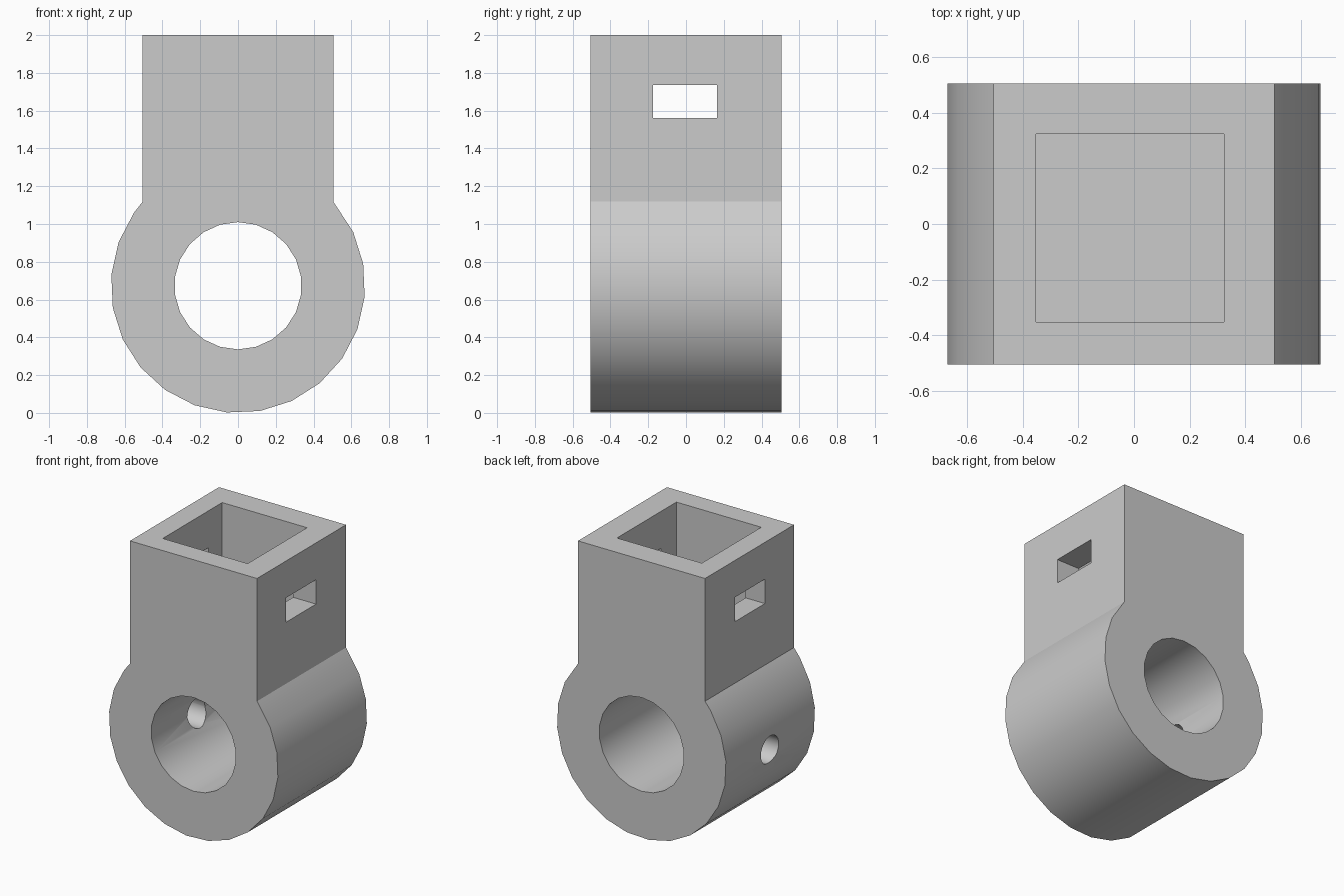
import bpy
import bmesh
from math import radians, sin, cos
from mathutils import Vector

cube = bpy.data.objects.get("Cube")
if cube:
    bpy.data.objects.remove(cube, do_unlink=True)

HALF = 0.505          # half width and half depth of the block
RADIUS = 0.673        # outer radius of the ring
CENTRE = 0.673        # height of the ring axis
SHOULDER = 1.118      # height where the block meets the ring

grey = bpy.data.materials.new("light grey")
grey.use_nodes = True
colour = (0.6, 0.6, 0.6, 1)
grey.diffuse_color = colour
grey.node_tree.nodes["Principled BSDF"].inputs["Base Color"].default_value = colour


def extrude(name, points, direction):
    """Extrude a closed outline into a solid."""
    bm = bmesh.new()
    face = bm.faces.new([bm.verts.new(p) for p in points])
    grown = bmesh.ops.extrude_face_region(bm, geom=[face])["geom"]
    verts = [g for g in grown if isinstance(g, bmesh.types.BMVert)]
    bmesh.ops.translate(bm, verts=verts, vec=direction)
    bmesh.ops.recalc_face_normals(bm, faces=bm.faces)
    mesh = bpy.data.meshes.new(name)
    bm.to_mesh(mesh)
    bm.free()
    mesh.materials.append(grey)
    obj = bpy.data.objects.new(name, mesh)
    bpy.context.collection.objects.link(obj)
    return obj


def box(name, low, high):
    (x, y, z), (X, Y, Z) = low, high
    return extrude(name, [(x, y, z), (X, y, z), (X, Y, z), (x, Y, z)], (0, 0, Z - z))


def circle(radius, count):
    angles = [radians(90 + 360 * i / count) for i in range(count)]
    return [(radius * cos(a), radius * sin(a)) for a in angles]


# Body: square block flowing into a round ring
arc = [radians(25 - 15 * i) for i in range(17)]
outline = [(-HALF, SHOULDER), (-HALF, 2), (HALF, 2), (HALF, SHOULDER)]
outline += [(RADIUS * cos(a), CENTRE + RADIUS * sin(a)) for a in arc]
body = extrude("socket_body", [(x, -HALF, z) for x, z in outline], (0, 2 * HALF, 0))

# Cutters: main bore, square pocket, cross slot and side screw hole
cutters = [
    extrude("bore_cutter", [(x, -1, CENTRE + z) for x, z in circle(0.337, 22)], (0, 2, 0)),
    box("pocket_cutter", (-0.352, -0.352, 1.33), (0.323, 0.323, 2.2)),
    box("slot_cutter", (-1, -0.175, 1.56), (1, 0.165, 1.735)),
    extrude("screw_hole_cutter", [(-1, y, 0.62 + z) for y, z in circle(0.101, 24)], (0.95, 0, 0)),
]
for cutter in cutters:
    cutter.hide_render = True
    mod = body.modifiers.new(cutter.name, "BOOLEAN")
    mod.operation = "DIFFERENCE"
    mod.solver = "EXACT"
    mod.object = cutter

# Bake the cuts, then drop the cutters
bpy.context.view_layer.update()
depsgraph = bpy.context.evaluated_depsgraph_get()
cut_mesh = bpy.data.meshes.new_from_object(body.evaluated_get(depsgraph))
body.modifiers.clear()
body.data = cut_mesh
for cutter in cutters:
    bpy.data.objects.remove(cutter, do_unlink=True)

# Smooth round walls, keep the corners crisp
bpy.ops.object.select_all(action="DESELECT")
body.select_set(True)
bpy.context.view_layer.objects.active = body
bpy.ops.object.shade_smooth_by_angle(angle=radians(28))
